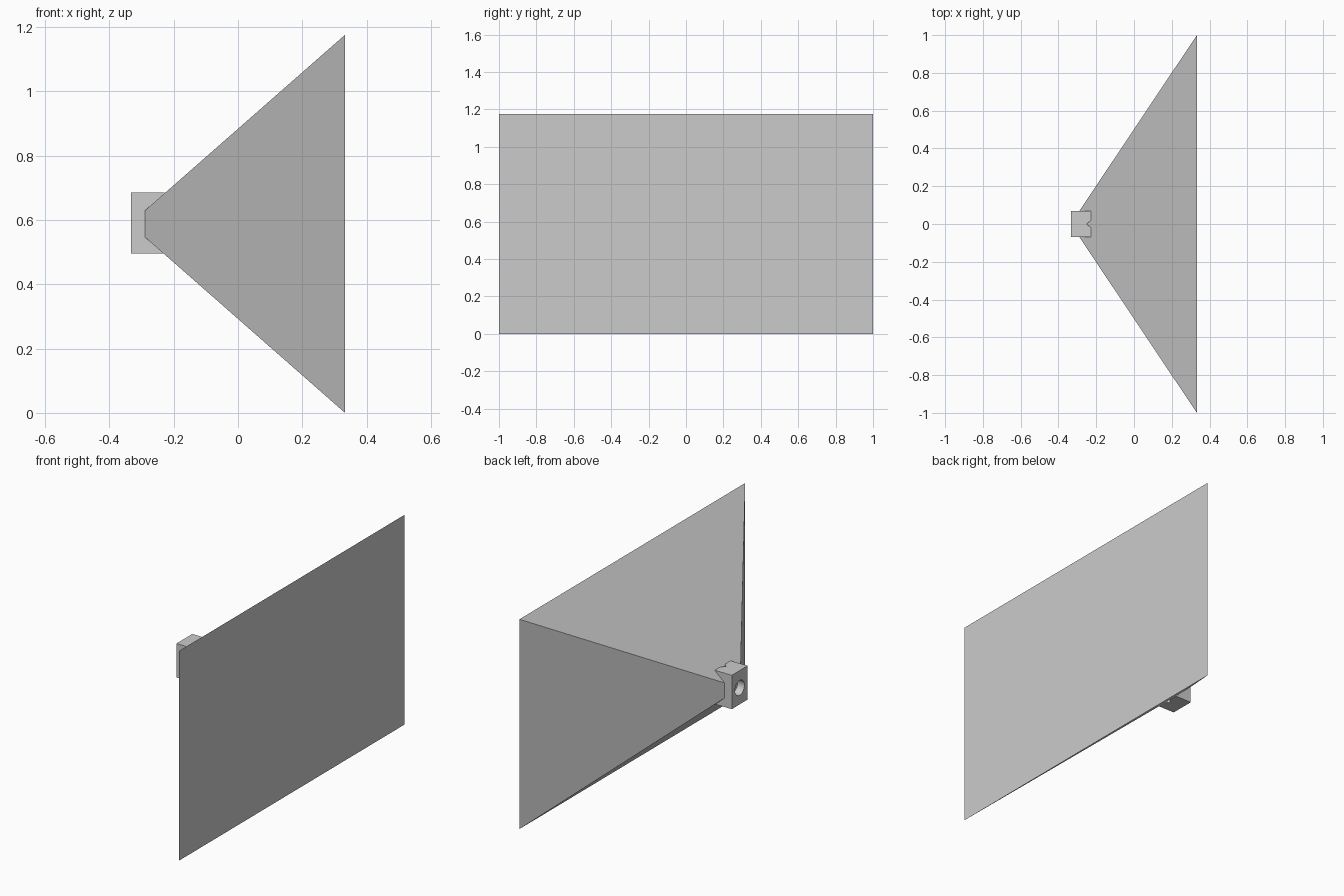
import bpy, bmesh, math

cube = bpy.data.objects.get("Cube")
if cube:
    bpy.data.objects.remove(cube, do_unlink=True)

MID_Z = 0.588

grey = bpy.data.materials.new("plain grey")
grey.use_nodes = True
grey.diffuse_color = (0.6, 0.6, 0.6, 1)
grey.node_tree.nodes["Principled BSDF"].inputs["Base Color"].default_value = (0.6, 0.6, 0.6, 1)


def make_object(name, bm):
    bmesh.ops.recalc_face_normals(bm, faces=bm.faces)
    mesh = bpy.data.meshes.new(name)
    bm.to_mesh(mesh)
    bm.free()
    mesh.materials.append(grey)
    obj = bpy.data.objects.new(name, mesh)
    bpy.context.collection.objects.link(obj)
    return obj


# View pyramid: a small rectangle widening to a large one along +x
def rectangle(bm, x, half_y, half_z):
    corners = ((-1, -1), (1, -1), (1, 1), (-1, 1))
    return [bm.verts.new((x, a * half_y, MID_Z + b * half_z)) for a, b in corners]


bm = bmesh.new()
small = rectangle(bm, -0.29, 0.068, 0.041)
large = rectangle(bm, 0.333, 1.0, MID_Z)
bm.faces.new(small)
bm.faces.new(large)
for i in range(4):
    j = (i + 1) % 4
    bm.faces.new((small[i], small[j], large[j], large[i]))
make_object("view_pyramid", bm)

# Housing: upright block with a V groove down its inner side
outline = [(-0.333, -0.07), (-0.228, -0.07), (-0.228, -0.02), (-0.25, 0),
           (-0.228, 0.02), (-0.228, 0.07), (-0.333, 0.07)]
bm = bmesh.new()
base = bm.faces.new([bm.verts.new((x, y, 0.495)) for x, y in outline])
lifted = bmesh.ops.extrude_face_region(bm, geom=[base])["geom"]
bmesh.ops.translate(bm, vec=(0, 0, 0.19),
                    verts=[v for v in lifted if isinstance(v, bmesh.types.BMVert)])
housing = make_object("housing", bm)

# Round bore in the outer side of the housing
bpy.ops.mesh.primitive_cylinder_add(vertices=32, radius=0.042, depth=0.1,
                                    location=(-0.338, 0, MID_Z),
                                    rotation=(0, math.pi / 2, 0))
cutter = bpy.context.object
cutter.name = "bore_cutter"
cutter.hide_render = True
cutter.data.materials.append(grey)
bore = housing.modifiers.new("bore", "BOOLEAN")
bore.operation = "DIFFERENCE"
bore.solver = "EXACT"
bore.object = cutter
bpy.ops.object.select_all(action="DESELECT")
housing.select_set(True)
bpy.context.view_layer.objects.active = housing
bpy.ops.object.modifier_apply(modifier=bore.name)
bpy.data.objects.remove(cutter, do_unlink=True)
bpy.ops.object.shade_smooth_by_angle(angle=math.radians(30))
